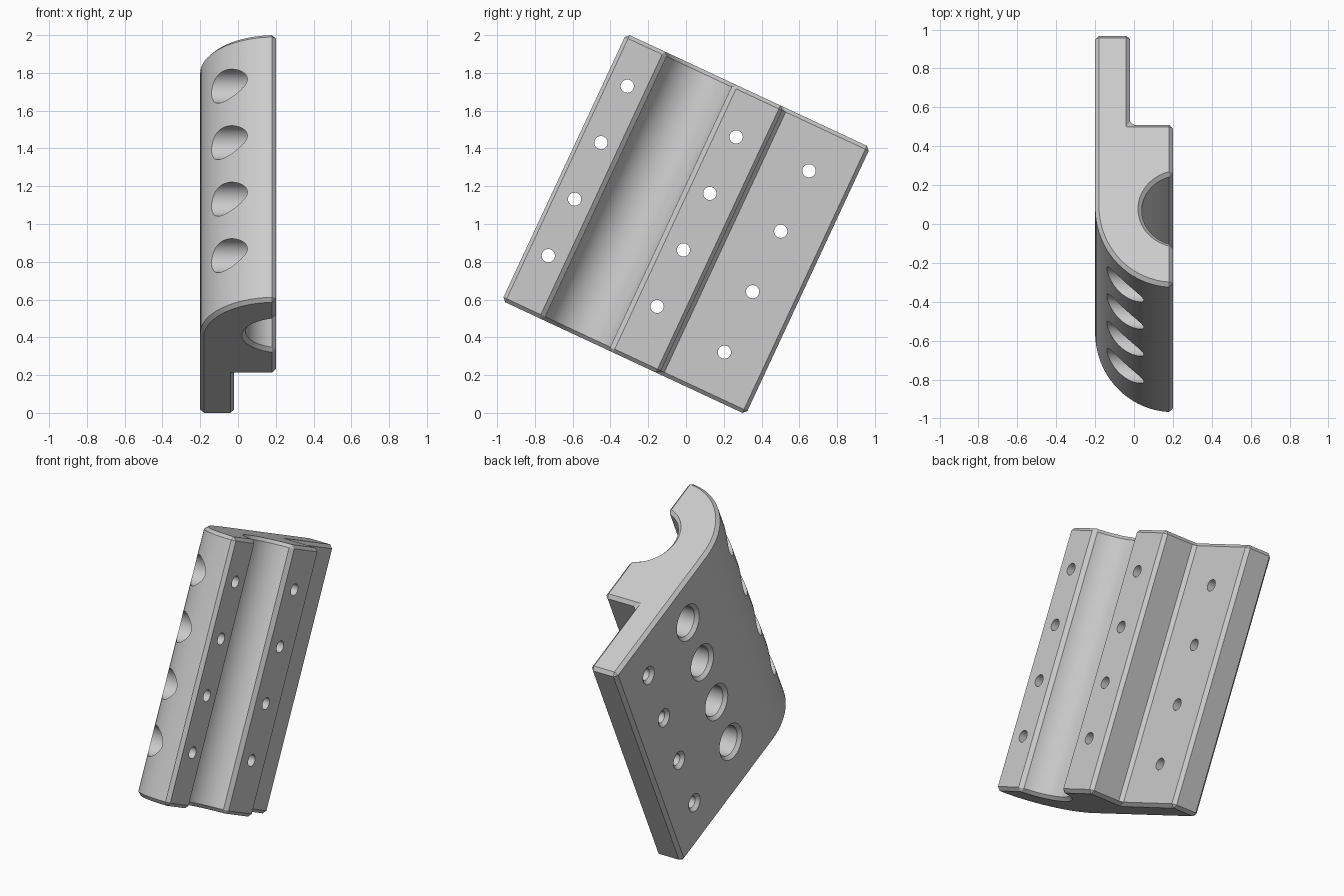
import bpy, bmesh
from math import sin, cos, pi, radians, asin, sqrt

cube = bpy.data.objects.get("Cube")
if cube:
    bpy.data.objects.remove(cube)

W, L, T = 0.713, 0.78, 0.2        # half width, half length, half thickness
CH = 0.02                         # chamfer size
STEP_Y, FLANGE_X = 0.208, -0.02   # where the thin flange starts, its face
GROOVE_Y, GROOVE_X, GROOVE_R = -0.278, 0.24, 0.2
CURVE = 0.45                      # width of the rounded side

grey = bpy.data.materials.new("light grey")
grey.use_nodes = True
colour = (0.6, 0.6, 0.6, 1)
grey.diffuse_color = colour
grey.node_tree.nodes["Principled BSDF"].inputs["Base Color"].default_value = colour


def make_object(name, bm):
    bmesh.ops.recalc_face_normals(bm, faces=bm.faces[:])
    mesh = bpy.data.meshes.new(name)
    bm.to_mesh(mesh)
    bm.free()
    mesh.materials.append(grey)
    ob = bpy.data.objects.new(name, mesh)
    bpy.context.collection.objects.link(ob)
    return ob


def add_lathe(bm, profile, y, z, n=40):
    """Closed solid turned about an axis along x."""
    rings = [[bm.verts.new((x, y + r * cos(2 * pi * i / n), z + r * sin(2 * pi * i / n)))
              for i in range(n)] for x, r in profile]
    for a, b in zip(rings, rings[1:]):
        for i in range(n):
            j = (i + 1) % n
            bm.faces.new((a[i], a[j], b[j], b[i]))
    bm.faces.new(rings[0])
    bm.faces.new(rings[-1])


# Block cross-section: flat back, stepped flange, round groove, rounded side
outline = [(-T, W), (FLANGE_X, W), (FLANGE_X, STEP_Y), (T, STEP_Y)]
half = pi / 2 - asin((GROOVE_X - T) / GROOVE_R)
for i in range(19):
    a = half - 2 * half * i / 18
    outline.append((GROOVE_X - GROOVE_R * cos(a), GROOVE_Y + GROOVE_R * sin(a)))
for i in range(21):
    a = pi / 2 * i / 20
    outline.append((T - 2 * T * sin(a), CURVE - W - CURVE * cos(a)))

bm = bmesh.new()
base = bm.faces.new([bm.verts.new((x, y, -L)) for x, y in outline])
ext = bmesh.ops.extrude_face_region(bm, geom=[base], use_keep_orig=True)
bmesh.ops.translate(bm, vec=(0, 0, 2 * L),
                    verts=[v for v in ext["geom"] if isinstance(v, bmesh.types.BMVert)])
block = make_object("clamp_block", bm)

# Bolt holes: two counterbored rows and one countersunk row
bore, hole, floor = 0.09, 0.035, 0.08
tail = [(floor, bore), (floor, hole), (0.3, hole)]
side_row = [(-0.3, bore)] + tail
middle_row = [(-T - 0.01, bore + 0.03), (-T + CH, bore)] + tail
flange_row = [(-T - 0.01, hole + 0.03), (-T + CH, hole), (0.3, hole)]
bm = bmesh.new()
for i in range(4):
    add_lathe(bm, side_row, -0.59, 0.53 - 0.33 * i)
    add_lathe(bm, middle_row, 0.046, 0.53 - 0.33 * i)
    add_lathe(bm, flange_row, 0.471, 0.53 - 0.353 * i)
cutter = make_object("hole_cutter", bm)
cutter.hide_render = True

# Chamfer the block, then drill it
bevel = block.modifiers.new("chamfer", "BEVEL")
bevel.width = CH
bevel.segments = 1
bevel.limit_method = "ANGLE"
bevel.angle_limit = radians(35)
bevel.use_clamp_overlap = False
drill = block.modifiers.new("holes", "BOOLEAN")
drill.operation = "DIFFERENCE"
drill.solver = "EXACT"
drill.object = cutter

bpy.ops.object.select_all(action="DESELECT")
block.select_set(True)
bpy.context.view_layer.objects.active = block
for name in ("chamfer", "holes"):
    bpy.ops.object.modifier_apply(modifier=name)
bpy.data.objects.remove(cutter)
bpy.ops.object.shade_smooth_by_angle(angle=radians(25))

# Tilt the block onto its lower corner
block.rotation_euler = (radians(-25), 0, 0)
block.location = (0, 0, 1)
